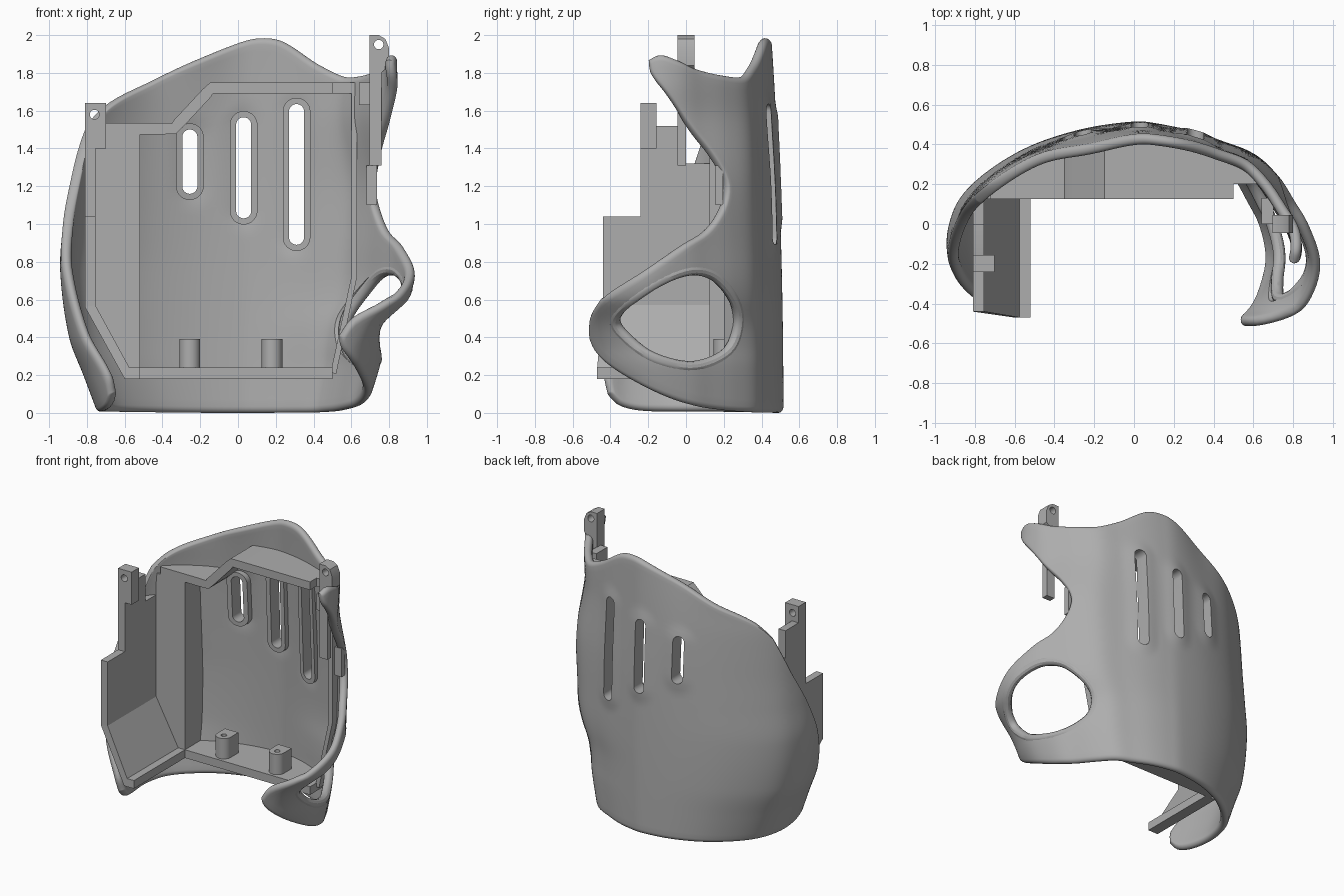
import bpy, bmesh, math
from mathutils import Vector

default_cube = bpy.data.objects.get("Cube")
if default_cube:
    bpy.data.objects.remove(default_cube)

grey = bpy.data.materials.new("plain grey")
grey.use_nodes = True
colour = (0.42, 0.42, 0.42, 1)
grey.diffuse_color = colour
grey.node_tree.nodes["Principled BSDF"].inputs["Base Color"].default_value = colour
HALF = 0.0275  # half of the shell thickness
parts = []


def lerp(a, b, t):
    return a + (b - a) * t


def spline(knots, vals, t):
    """Smooth interpolation through values at uneven knots."""
    last = len(knots) - 1
    t = min(max(t, knots[0]), knots[-1])
    i = 0
    while i < last - 1 and t > knots[i + 1]:
        i += 1

    def slope(k):
        a, b = max(k - 1, 0), min(k + 1, last)
        return (vals[b] - vals[a]) / (knots[b] - knots[a])
    h = knots[i + 1] - knots[i]
    f = (t - knots[i]) / h
    g = 1 - f
    return (vals[i] * (1 + 2 * f) * g * g + vals[i + 1] * (3 - 2 * f) * f * f
            + h * f * g * (slope(i) * g - slope(i + 1) * f))


def graph(points):
    xs, ys = zip(*points)
    return lambda t: spline(xs, ys, t)


def path(points):
    """Curve through points, run from 0 to 1 by chord length."""
    knots = [0]
    for p, q in zip(points, points[1:]):
        knots.append(knots[-1] + math.hypot((q[0] - p[0]) * 0.15, q[1] - p[1]))
    axes = list(zip(*points))
    return lambda t: tuple(spline(knots, a, t * knots[-1]) for a in axes)


# Horizontal section of the shell, from its right edge round the back to its left
section = [(-.78, -.48), (-.89, -.32), (-.94, -.12), (-.92, .04), (-.85, .17), (-.70, .30),
           (-.50, .41), (-.25, .485), (0, .515), (.15, .505), (.30, .475), (.45, .425),
           (.60, .365), (.71, .26), (.80, .13), (.88, 0), (.945, -.18), (.93, -.35),
           (.87, -.46), (.75, -.525)]
section_x = graph([(i, p[0]) for i, p in enumerate(section)])
section_y = graph([(i, p[1]) for i, p in enumerate(section)])
# Width of each side by height
right_width = graph([(0, .79), (.2, .87), (.4, .95), (.75, 1), (1, .985), (1.2, .97), (1.4, .96),
                     (1.55, .95), (1.7, .93), (2, .92)])
left_width = graph([(0, .76), (.06, .78), (.25, .83), (.36, .84), (.47, .87), (.6, .95), (.7, .985),
                    (.85, 1), (1.2, 1.02), (1.55, .945), (1.75, .96), (1.9, .97)])
# Trim lines of the shell as (station, height)
right_edge = [(.35, .1), (.25, .2), (.8, .45), (1.5, .75), (2.2, 1), (3.1, 1.25), (3.7, 1.42), (4, 1.51)]
left_edge = [(18.9, .40), (18.85, .5), (18.1, .58), (17, .665), (16, .77), (15, .885), (14, .965), (13.3, 1.1),
             (13.15, 1.22), (13.7, 1.37), (14.75, 1.55), (15.4, 1.7), (15.8, 1.8), (15.85, 1.87)]
bottom_edge = [(.35, .1), (.7, .04), (1.2, .01), (1.8, 0), (4, 0), (8, 0), (12, 0), (13.5, .01), (15, .045),
               (16, .11), (17, .2), (18, .285), (18.6, .345), (18.9, .40)]
top_edge = [(4, 1.51), (4.7, 1.635), (6, 1.76), (7, 1.87), (8, 1.96), (8.9, 1.985), (9.7, 1.965),
            (11, 1.845), (12, 1.78), (13, 1.785), (14, 1.815), (15, 1.87), (15.5, 1.895), (15.85, 1.87)]
slots = [(-.255, 1.2, 1.46), (.03, 1.07, 1.525), (.31, .93, 1.595)]  # x, lower and upper centre


def surface(s, z):
    x, y = section_x(s), section_y(s)
    if x < 0:
        x *= right_width(z)
    else:  # both wings tuck inward towards their tips
        x *= left_width(z)
        tuck = max(0, 1 - z / 0.6) + max(0, (z - 1.4) / 0.25)
        x -= 0.75 * max(0, 0.1 - y) ** 2 * tuck
    y -= 0.05 * (z / 1.8) ** 2
    if y > 0.2:  # shallow hollow in the upper back
        y -= 0.025 * math.exp(-((x + 0.25) / 0.18) ** 2) * (z / 1.8) ** 6
    if y > 0.3:  # soft swelling round each slot
        for cx, low, high in slots:
            d = math.hypot(x - cx, z - min(max(z, low), high)) / 0.13
            if d < 1:
                y += 0.014 * (1 - d * d) ** 2
    return Vector((x, y, z))


def mid_surface(s, z):
    e = 0.01
    p = surface(s, z)
    n = (surface(s, z + e) - p).cross(surface(s + e, z) - p).normalized()
    return p - n * HALF, n


def solve(f, low, high):
    """Root of an increasing function."""
    for _ in range(24):
        m = (low + high) / 2
        low, high = (m, high) if f(m) < 0 else (low, m)
    return low


def back_y(x, z):
    s = solve(lambda t: surface(t, z).x - x, 3, 15)
    return mid_surface(s, z)[0].y


def finish(name, verts, faces):
    bm = bmesh.new()
    vs = [bm.verts.new(v) for v in verts]
    for f in faces:
        bm.faces.new([vs[i] for i in f])
    bmesh.ops.recalc_face_normals(bm, faces=bm.faces)
    mesh = bpy.data.meshes.new(name)
    bm.to_mesh(mesh)
    bm.free()
    obj = bpy.data.objects.new(name, mesh)
    bpy.context.collection.objects.link(obj)
    mesh.materials.append(grey)
    parts.append(obj)
    return obj


def prism(name, outline, axis, a, b):
    place = {"x": lambda p, d: (d, p[0], p[1]), "y": lambda p, d: (p[0], d, p[1]),
             "z": lambda p, d: (p[0], p[1], d)}[axis]
    n = len(outline)
    faces = [range(n), range(n, 2 * n)]
    faces += [(i, (i + 1) % n, (i + 1) % n + n, i + n) for i in range(n)]
    return finish(name, [place(p, d) for d in (a, b) for p in outline], faces)


def box(name, x0, x1, y0, y1, z0, z1):
    return prism(name, [(x0, y0), (x1, y0), (x1, y1), (x0, y1)], "z", z0, z1)


def obround(cx, low, high, r, n=40):
    angles = [math.tau * (i + 0.5) / n for i in range(n)]
    return [(cx + r * math.cos(a), (high if math.sin(a) > 0 else low) + r * math.sin(a)) for a in angles]


def cut(obj, cutter):
    mod = obj.modifiers.new("cut", "BOOLEAN")
    mod.operation, mod.solver, mod.object = "DIFFERENCE", "EXACT", cutter
    bpy.context.view_layer.objects.active = obj
    bpy.ops.object.modifier_apply(modifier=mod.name)


def discard(cutter):
    parts.remove(cutter)
    bpy.data.objects.remove(cutter)


def ribbon(name, line, front, thick=0.06):
    """Panel along an x-z line, reaching back into the shell."""
    pts = [Vector(p).lerp(Vector(q), i / 8) for p, q in zip(line, line[1:]) for i in range(8)]
    pts.append(Vector(line[-1]))
    verts, faces = [], [(0, 1, 2, 3)]
    for i, p in enumerate(pts):
        d = (pts[min(i + 1, len(pts) - 1)] - pts[max(i - 1, 0)]).normalized()
        off = Vector((-d.y, d.x)) * thick / 2
        back = max(back_y(p.x, p.y) - 0.008, front + 0.01)
        for q, y in ((p - off, front), (p + off, front), (p + off, back), (p - off, back)):
            verts.append((q.x, y, q.y))
        if i:
            k = 4 * i
            faces += [(k - 4 + j, k - 4 + (j + 1) % 4, k + (j + 1) % 4, k + j) for j in range(4)]
    faces.append(range(len(verts) - 4, len(verts)))
    return finish(name, verts, faces)


# Shell: a patch blended between the four trim lines, with a rounded rim
right_at, left_at = path(right_edge), path(left_edge)
bottom_z, top_z = graph(bottom_edge), graph(top_edge)


def patch(u, v):
    sb = lerp(bottom_edge[0][0], bottom_edge[-1][0], u)
    st = lerp(top_edge[0][0], top_edge[-1][0], u)
    low, high = (sb, bottom_z(sb)), (st, top_z(st))
    a, b = right_at(v), left_at(v)
    out = []
    for k in (0, 1):
        corner = lerp(lerp(right_edge[0][k], left_edge[0][k], u), lerp(right_edge[-1][k], left_edge[-1][k], u), v)
        out.append(lerp(low[k], high[k], v) + lerp(a[k], b[k], u) - corner)
    return out[0], max(out[1], 0)


def steps(count, length):
    """Even parameters with a quarter-round at both ends, paired with thickness."""
    turn = [math.pi / 2 * i / 5 for i in range(6)]
    ends = [((1 - math.cos(a)) * HALF / length, math.sin(a)) for a in turn]
    e = ends[-1][0]
    middle = [(lerp(e, 1 - e, i / count), 1) for i in range(1, count)]
    return ends + middle + [(1 - t, h) for t, h in reversed(ends)]


us, vs = steps(110, 2.6), steps(60, 1.9)
verts, faces, outer, inner = [], [], {}, {}
for i, (u, hu) in enumerate(us):
    for j, (v, hv) in enumerate(vs):
        p, n = mid_surface(*patch(u, v))
        rim = i in (0, len(us) - 1) or j in (0, len(vs) - 1)
        h = 0 if rim else HALF * min(hu, hv)
        outer[i, j] = inner[i, j] = len(verts)
        verts.append(p + n * h)
        if not rim:
            inner[i, j] = len(verts)
            verts.append(p - n * h)
for layer in (outer, inner):
    for i in range(len(us) - 1):
        for j in range(len(vs) - 1):
            faces.append([layer[k] for k in ((i, j), (i + 1, j), (i + 1, j + 1), (i, j + 1))])
shell = finish("curved_shell", verts, faces)

# Thumb opening with a rounded lip
egg = [(-.385, .495), (-.21, .65), (0, .75), (.15, .735), (.265, .61), (.295, .47),
       (.235, .32), (.05, .24), (-.16, .28), (-.315, .375)]
wrapped = egg[-2:] + egg + egg[:3]
egg_y = graph([(i - 2, p[0]) for i, p in enumerate(wrapped)])
egg_z = graph([(i - 2, p[1]) for i, p in enumerate(wrapped)])
loop = [(egg_y(i / 6), egg_z(i / 6)) for i in range(6 * len(egg))]
cutter = prism("thumb_cutter", loop, "x", 0.45, 1.2)
cut(shell, cutter)
discard(cutter)
lip_verts, lip_faces, ring = [], [], 12
centres = []
for y, z in loop:
    s = solve(lambda t: y - surface(t, z).y, 12, 19)
    centres.append(mid_surface(s, z))
for i, (p, n) in enumerate(centres):
    along = centres[(i + 1) % len(loop)][0] - centres[i - 1][0]
    side = along.cross(n).normalized()
    for k in range(ring):
        a = math.tau * k / ring
        lip_verts.append(p + (n * math.cos(a) + side * math.sin(a)) * 0.031)
        m, k2 = (i + 1) % len(loop), (k + 1) % ring
        lip_faces.append((i * ring + k, i * ring + k2, m * ring + k2, m * ring + k))
finish("thumb_opening_lip", lip_verts, lip_faces)

# Vent slots with raised inner rims
for cx, low, high in slots:
    rim = prism("slot_rim", obround(cx, low, high, 0.073), "y", -0.07, 0)
    for v in rim.data.vertices:
        v.co.y += back_y(v.co.x, v.co.z)
    cutter = prism("slot_cutter", obround(cx, low, high, 0.04), "y", 0.2, 0.8)
    cut(shell, cutter)
    cut(rim, cutter)
    discard(cutter)

# Inner frame panels
ribbon("top_panel", [(-.72, 1.505), (-.34, 1.505), (-.14, 1.72), (.5, 1.72)], 0.125)
ribbon("top_panel_end", [(.5, 1.72), (.63, 1.72)], 0.2)
ribbon("bottom_shelf", [(-.56, .21), (.5, .21)], 0.125)
ribbon("left_rib", [(.505, .21), (.615, .72), (.615, 1.72)], 0.2, 0.03)
ribbon("right_rib", [(-.535, .22), (-.535, 1.49)], 0.126, 0.03)
prism("right_back_panel", [(-.755, .56), (-.575, .22), (-.52, .22), (-.52, 1.48), (-.755, 1.48)], "y", .125, .15)
prism("right_side_plate", [(-.44, .56), (.13, .56), (.13, 1.32), (0, 1.32), (0, 1.52), (-.155, 1.52),
                           (-.24, 1.5), (-.24, 1.04), (-.44, 1.04)], "x", -.81, -.755)
floor = prism("right_floor", [(-.81, .56), (-.60, .18), (-.52, .18), (-.52, .24), (-.575, .24), (-.755, .57)],
              "y", -.47, .127)
for v in floor.data.vertices:  # slanted front end
    if v.co.x < -0.7 and v.co.y < 0:
        v.co.y = -0.44

# Mounting posts with screw holes
right_post = box("right_post", -.81, -.70, -.24, -.155, 1.40, 1.64)
left_post = prism("left_post", [(.695, 1.31), (.76, 1.31), (.76, 1.8), (.80, 1.84), (.80, 1.93),
                                (.78, 1.98), (.745, 2), (.695, 2)], "y", -.045, .045)
box_cut = box("post_relief", .6, .9, 0, .1, 1.2, 1.6)
cut(left_post, box_cut)
discard(box_cut)
for post, x, z in ((right_post, -.76, 1.58), (left_post, .745, 1.95)):
    cutter = prism("screw_cutter", obround(x, z, z, 0.025, 20), "y", -.5, .3)
    cut(post, cutter)
    discard(cutter)
box("left_post_arm", .64, .70, .0, .13, 1.63, 1.75)
box("left_post_foot", .68, .735, .155, .195, 1.10, 1.31)

# Screw bosses on the shelf
for cx in (-.255, .18):
    front = [(cx - .055 * math.cos(math.pi * i / 12), .2 - .055 * math.sin(math.pi * i / 12)) for i in range(13)]
    boss = prism("screw_boss", front + [(cx + .055, .29), (cx - .055, .29)], "z", .22, .39)
    cutter = prism("boss_cutter", obround(cx, .2, .2, .02, 16), "z", .3, .5)
    cut(boss, cutter)
    discard(cutter)

bpy.ops.object.select_all(action="DESELECT")
for obj in parts:
    obj.select_set(True)
bpy.context.view_layer.objects.active = shell
bpy.ops.object.shade_smooth_by_angle(angle=math.radians(30))
